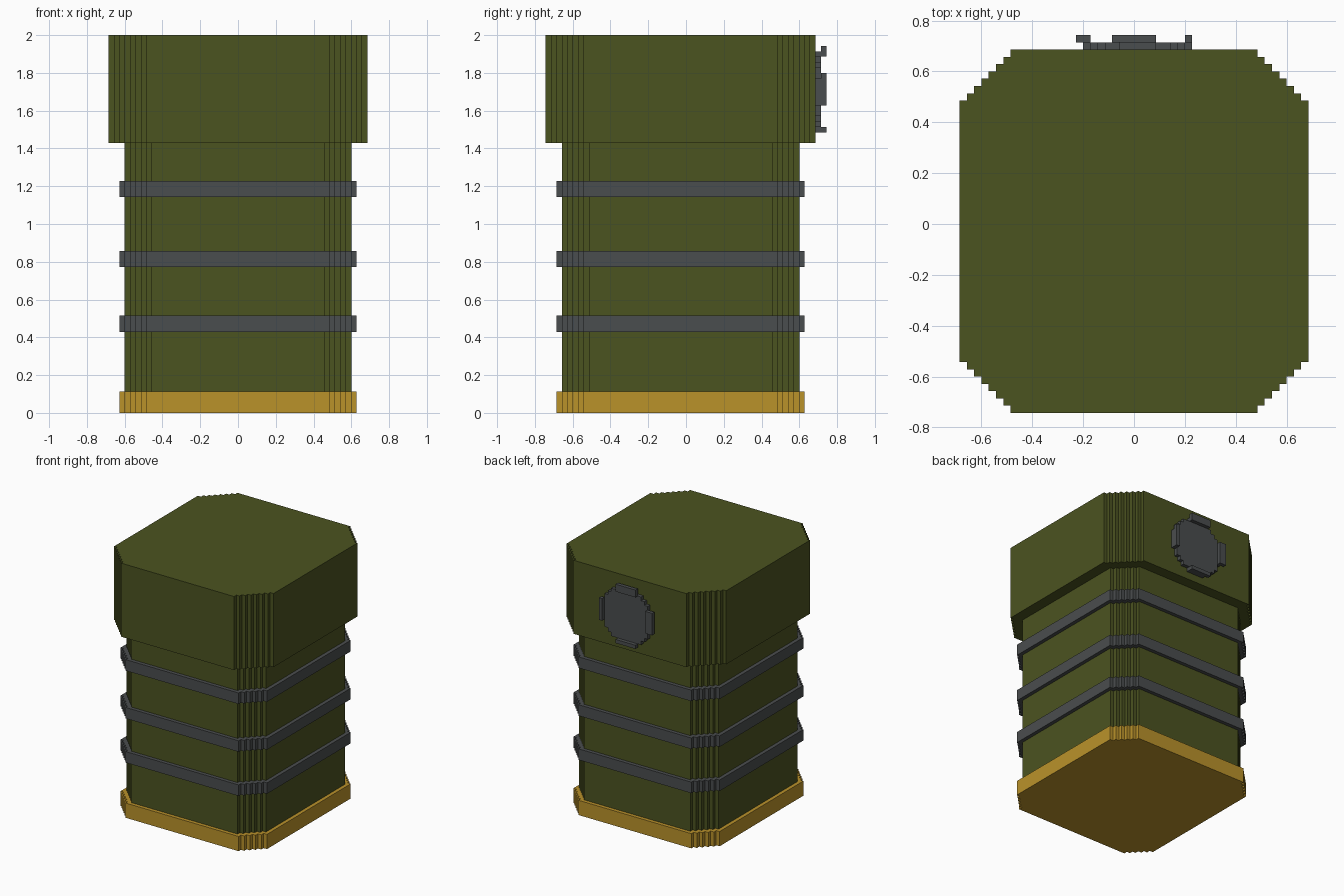
import bpy
import bmesh
from mathutils import Vector

if "Cube" in bpy.data.objects:
    bpy.data.objects.remove(bpy.data.objects["Cube"])

V = 2 / 70  # size of one voxel step


def srgb(r, g, b):
    def lin(c):
        c /= 255
        return c / 12.92 if c <= 0.04045 else ((c + 0.055) / 1.055) ** 2.4
    return (lin(r), lin(g), lin(b), 1)


def material(name, rgb):
    m = bpy.data.materials.new(name)
    m.diffuse_color = srgb(*rgb)
    m.use_nodes = True
    m.node_tree.nodes["Principled BSDF"].inputs["Base Color"].default_value = m.diffuse_color
    return m


olive = material("olive_green", (75, 83, 32))
grey = material("dark_grey", (74, 77, 78))
gold = material("gold", (186, 146, 42))


def prism(name, outline, push, mat):
    """Extrude a closed outline (in voxel units) along a vector."""
    bm = bmesh.new()
    face = bm.faces.new([bm.verts.new(Vector(p) * V) for p in outline])
    new = bmesh.ops.extrude_face_region(bm, geom=[face], use_keep_orig=True)["geom"]
    moved = [g for g in new if isinstance(g, bmesh.types.BMVert)]
    bmesh.ops.translate(bm, verts=moved, vec=Vector(push) * V)
    bmesh.ops.recalc_face_normals(bm, faces=bm.faces)
    mesh = bpy.data.meshes.new(name)
    bm.to_mesh(mesh)
    bm.free()
    mesh.materials.append(mat)
    ob = bpy.data.objects.new(name, mesh)
    bpy.context.collection.objects.link(ob)
    return ob


def stepped_block(name, half, steps, z0, z1, mat):
    """Block with stair-stepped corners, its middle one step to the front."""
    corner = []
    for i in range(steps):
        corner += [(half - i, half - steps + i + 1 - 1), (half - i - 1, half - steps + i)]
    # walk from the right side to the back side
    corner = []
    for i in range(steps):
        corner += [(half - i, half - steps + i), (half - i - 1, half - steps + i)]
    corner.append((half - steps, half))
    pts = corner + [(-x, y) for x, y in reversed(corner)]
    pts += [(-x, -y) for x, y in corner] + [(x, -y) for x, y in reversed(corner)]
    # the depth is two steps longer than the width
    out = [(x, (y + 1 if y > 0 else y - 1) - 1, z0) for x, y in pts]
    return prism(name, out, (0, 0, z1 - z0), mat)


# Main container
stepped_block("base", 22, 5, 0, 4, gold)
stepped_block("body", 21, 5, 4, 50, olive)
stepped_block("lid", 24, 7, 50, 70, olive)
for n, z in enumerate((15, 27, 40)):
    stepped_block(f"band_{n + 1}", 22, 5, z, z + 3, grey)

# Round plate on the back of the lid
right = []
for d in range(-7, 8):
    w = int((57.9 - d * d) ** 0.5) + 0.5
    right += [(w, d - 0.5), (w, d + 0.5)]
right = [p for i, p in enumerate(right) if i == 0 or p != right[i - 1]]
ring = right + [(-x, z) for x, z in reversed(right)]
prism("back_plate", [(x + 0.5, 24, z + 59.5) for x, z in ring], (0, 1, 0), grey)

# Four raised rim tabs around the plate
for name, x0, x1, z0, z1 in (("top", -3, 3, 66, 68), ("bottom", -3, 3, 52, 53),
                             ("left", -8, -6, 57, 63), ("right", 7, 8, 57, 63)):
    prism(f"{name}_tab", [(x0, 25, z0), (x1, 25, z0), (x1, 25, z1), (x0, 25, z1)],
          (0, 1, 0), grey)
